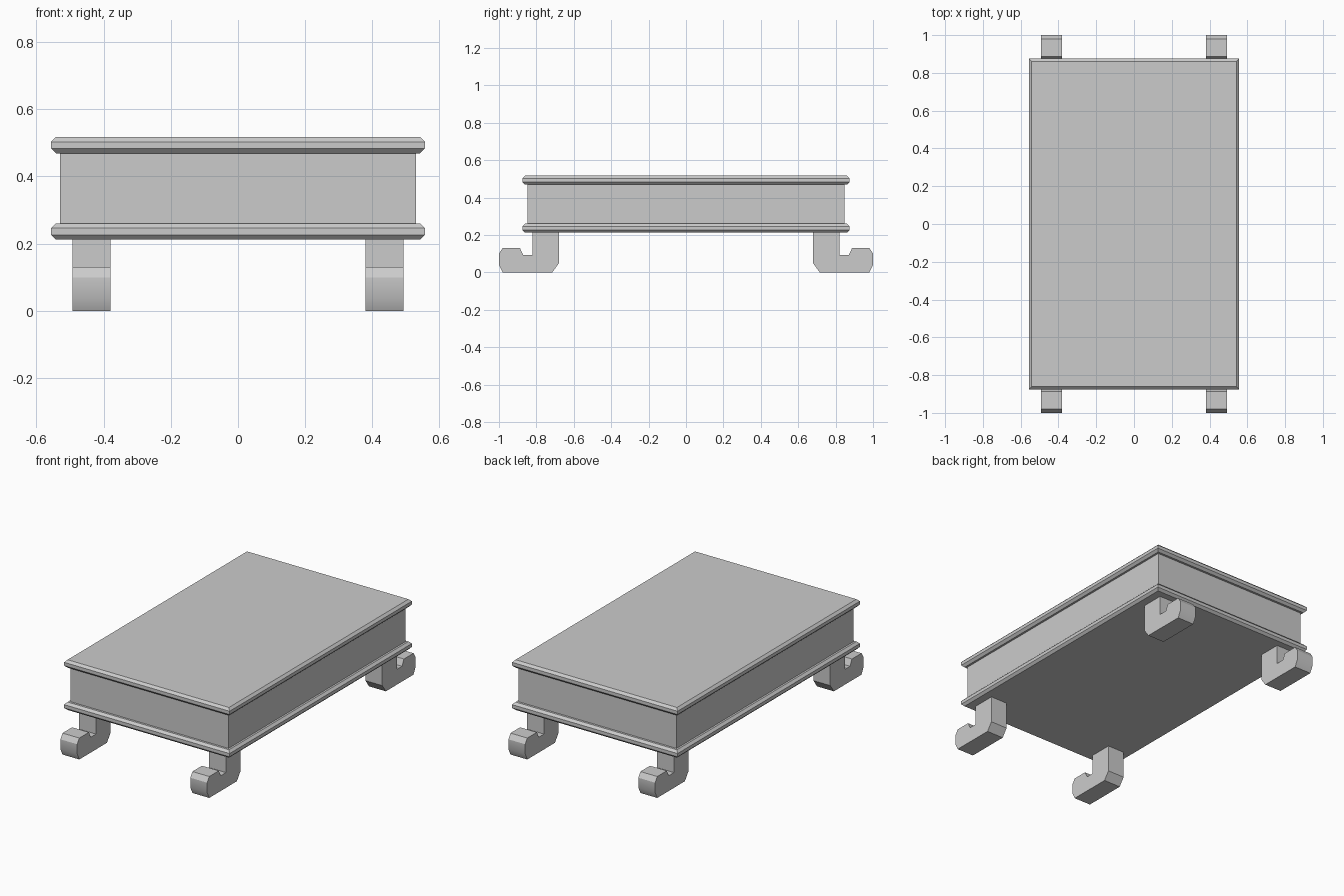
import bpy, bmesh

if "Cube" in bpy.data.objects:
    bpy.data.objects.remove(bpy.data.objects["Cube"])


def make_object(name, bm):
    bmesh.ops.recalc_face_normals(bm, faces=bm.faces)
    mesh = bpy.data.meshes.new(name)
    bm.to_mesh(mesh)
    bm.free()
    obj = bpy.data.objects.new(name, mesh)
    bpy.context.collection.objects.link(obj)
    return obj


def stacked_box(name, half_x, half_y, profile):
    """Rectangular block; profile lists (inset, z) from bottom to top."""
    bm = bmesh.new()
    rings = []
    for inset, z in profile:
        x, y = half_x - inset, half_y - inset
        rings.append([bm.verts.new((sx * x, sy * y, z))
                      for sx, sy in ((-1, -1), (1, -1), (1, 1), (-1, 1))])
    bm.faces.new(rings[0])
    bm.faces.new(rings[-1])
    for a, b in zip(rings, rings[1:]):
        for i in range(4):
            j = (i + 1) % 4
            bm.faces.new((a[i], a[j], b[j], b[i]))
    return make_object(name, bm)


def moulding(name, z0, z1):
    c = 0.014
    return stacked_box(name, 0.556, 0.875,
                       [(c, z0), (0, z0 + c), (0, z1 - c), (c, z1)])


# Table body: two chamfered slabs with a plain apron between
moulding("bottom_slab", 0.212, 0.26)
stacked_box("apron", 0.53, 0.848, [(0, 0.26), (0, 0.469)])
moulding("table_top", 0.469, 0.517)

# Scroll-footed legs: side profile (y, z) extruded along x
LEG = [(0.68, 0.212), (0.68, 0.048), (0.715, 0), (0.98, 0), (1.0, 0.04),
       (1.0, 0.10), (0.98, 0.13), (0.888, 0.13), (0.87, 0.093), (0.82, 0.093),
       (0.82, 0.212)]


def leg(name, sx, sy):
    bm = bmesh.new()
    face = bm.faces.new([bm.verts.new((sx * 0.38, sy * y, z)) for y, z in LEG])
    ext = bmesh.ops.extrude_face_region(bm, geom=[face], use_keep_orig=True)
    verts = [g for g in ext["geom"] if isinstance(g, bmesh.types.BMVert)]
    bmesh.ops.translate(bm, verts=verts, vec=(sx * 0.113, 0, 0))
    obj = make_object(name, bm)
    bpy.ops.object.select_all(action='DESELECT')
    obj.select_set(True)
    bpy.context.view_layer.objects.active = obj
    bpy.ops.object.shade_smooth_by_angle(angle=0.56)


for sx, side in ((-1, "left"), (1, "right")):
    for sy, end in ((-1, "front"), (1, "back")):
        leg(f"{end}_{side}_leg", sx, sy)
